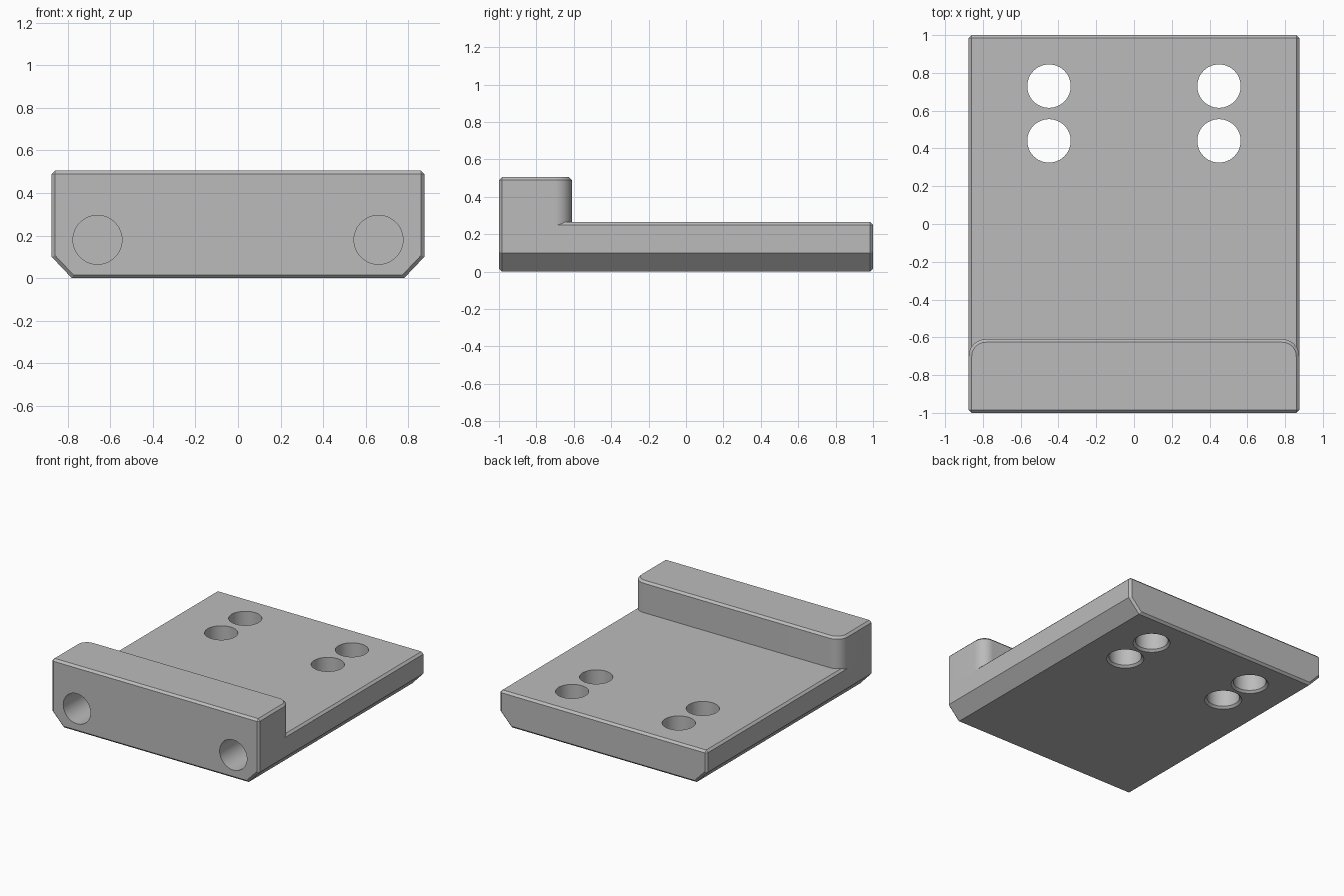
import bpy, bmesh, math
from mathutils import Matrix, Vector

if "Cube" in bpy.data.objects:
    bpy.data.objects.remove(bpy.data.objects["Cube"], do_unlink=True)

W, L = 0.875, 1.0            # half width, half length
TOP, LIP_TOP = 0.265, 0.505
CHAMFER = 0.016
SEAM = TOP - CHAMFER         # lip rises from the start of the plate's top chamfer
HOLE_R = 0.115

grey = bpy.data.materials.new("machined_grey")
grey.use_nodes = True
GREY = (0.5, 0.5, 0.5, 1)
grey.diffuse_color = GREY
grey.node_tree.nodes["Principled BSDF"].inputs["Base Color"].default_value = GREY


def make_object(name, bm):
    bmesh.ops.recalc_face_normals(bm, faces=bm.faces)
    mesh = bpy.data.meshes.new(name)
    bm.to_mesh(mesh)
    bm.free()
    mesh.materials.append(grey)
    obj = bpy.data.objects.new(name, mesh)
    bpy.context.collection.objects.link(obj)
    return obj


def extrude(points, direction):
    """Solid prism from a closed outline."""
    bm = bmesh.new()
    face = bm.faces.new([bm.verts.new(p) for p in points])
    result = bmesh.ops.extrude_face_region(bm, geom=[face], use_keep_orig=True)
    verts = [v for v in result["geom"] if isinstance(v, bmesh.types.BMVert)]
    bmesh.ops.translate(bm, verts=verts, vec=direction)
    bmesh.ops.recalc_face_normals(bm, faces=bm.faces)
    return bm


def chamfer(bm, keep=lambda edge: True):
    edges = [e for e in bm.edges
             if e.calc_face_angle(0) > math.radians(50) and keep(e)]
    bmesh.ops.bevel(bm, geom=edges, offset=CHAMFER, segments=1,
                    affect='EDGES', profile=0.5)


def add_cone(bm, r1, r2, depth, matrix):
    bmesh.ops.create_cone(bm, cap_ends=True, segments=48, radius1=r1,
                          radius2=r2, depth=depth, matrix=matrix)


def cut(obj, cutter):
    mod = obj.modifiers.new("holes", 'BOOLEAN')
    mod.operation = 'DIFFERENCE'
    mod.solver = 'EXACT'
    mod.object = cutter
    bpy.context.view_layer.objects.active = obj
    bpy.ops.object.modifier_apply(modifier=mod.name)


# Base plate: slab with sloped lower sides
half = [(0.78, 0), (W, 0.1), (W, TOP)]
outline = half + [(-x, z) for x, z in reversed(half)]
bm = extrude([(x, -L, z) for x, z in outline], (0, 2 * L, 0))
chamfer(bm)
plate = make_object("base_plate", bm)

# Front lip: raised bar with rounded rear corners
R, BACK = 0.09, -0.61
arc = [(W - R + R * math.cos(a), BACK - R + R * math.sin(a))
       for a in (math.pi / 2 * i / 10 for i in range(11))]
half = [(W, -L)] + arc
outline = half + [(-x, y) for x, y in reversed(half)]
bm = extrude([(x, y, SEAM) for x, y in outline], (0, 0, LIP_TOP - SEAM))
chamfer(bm, lambda e: max(v.co.z for v in e.verts) > SEAM + 0.01)
lip = make_object("front_lip", bm)

# Blind holes in the front face
bm = bmesh.new()
for side in (-1, 1):
    add_cone(bm, HOLE_R, HOLE_R, 0.6, Matrix.Translation((side * 0.66, -L, 0.18))
             @ Matrix.Rotation(math.pi / 2, 4, 'X'))
front_cutter = make_object("front_hole_cutter", bm)

# Through holes, and countersinks on the underside
bm = bmesh.new()
sinks = bmesh.new()
for x in (-0.45, 0.45):
    for y in (0.44, 0.73):
        add_cone(bm, HOLE_R, HOLE_R, 1, Matrix.Translation((x, y, 0)))
        add_cone(sinks, HOLE_R + 2 * CHAMFER, HOLE_R, 2 * CHAMFER,
                 Matrix.Translation((x, y, 0)))
plate_cutter = make_object("plate_hole_cutter", bm)
sink_cutter = make_object("countersink_cutter", sinks)

for obj, cutter in ((plate, front_cutter), (lip, front_cutter),
                    (plate, plate_cutter), (plate, sink_cutter)):
    cut(obj, cutter)
for cutter in (front_cutter, plate_cutter, sink_cutter):
    bpy.data.objects.remove(cutter, do_unlink=True)

# Smooth the round walls, keep machined edges crisp
bpy.ops.object.select_all(action='DESELECT')
for obj in (plate, lip):
    obj.select_set(True)
bpy.context.view_layer.objects.active = plate
bpy.ops.object.shade_smooth_by_angle(angle=math.radians(25))
